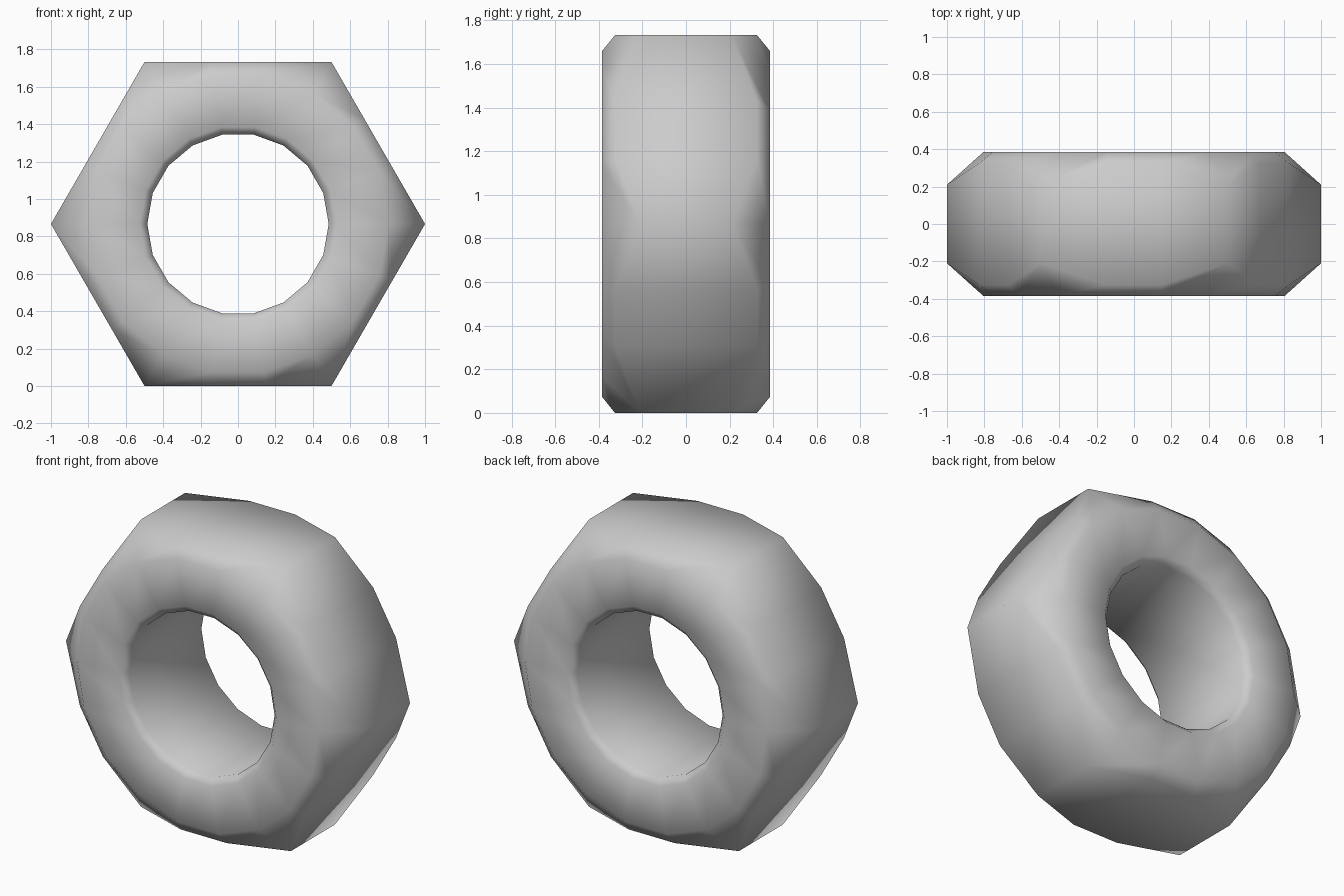
import bpy, bmesh
from math import sin, cos, radians, sqrt

if "Cube" in bpy.data.objects:
    bpy.data.objects.remove(bpy.data.objects["Cube"])

SIDES = 18                # three segments per hexagon flat
FLAT = sqrt(3) / 2        # centre to flat
HALF = 0.384              # half thickness
BORE, LIP, FACE = 0.485, 0.525, 0.806


def section(angle):
    """Closed cross-section (radius, y) of the nut at one angle."""
    off = (angle % 60) - 30
    outer = FLAT / cos(radians(off))
    edge = 0.21 if angle % 60 == 0 else 0.326   # corner chamfer dips lower
    half = [(BORE, HALF - 0.04), (LIP, HALF), (FACE, HALF), (outer, edge)]
    return half + [(r, -y) for r, y in reversed(half)]


# Hex nut: sweep the section around the bore
bm = bmesh.new()
rings = []
for i in range(SIDES):
    deg = i * 360 // SIDES
    a = radians(deg)
    rings.append([bm.verts.new((r * cos(a), y, FLAT + r * sin(a)))
                  for r, y in section(deg)])
for i, ring in enumerate(rings):
    nxt = rings[(i + 1) % SIDES]
    n = len(ring)
    for j in range(n):
        k = (j + 1) % n
        bm.faces.new((ring[j], ring[k], nxt[k], nxt[j]))
bmesh.ops.recalc_face_normals(bm, faces=bm.faces)
for f in bm.faces:
    f.smooth = True

mesh = bpy.data.meshes.new("hex_nut")
bm.to_mesh(mesh)
bm.free()
nut = bpy.data.objects.new("hex_nut", mesh)
bpy.context.collection.objects.link(nut)
